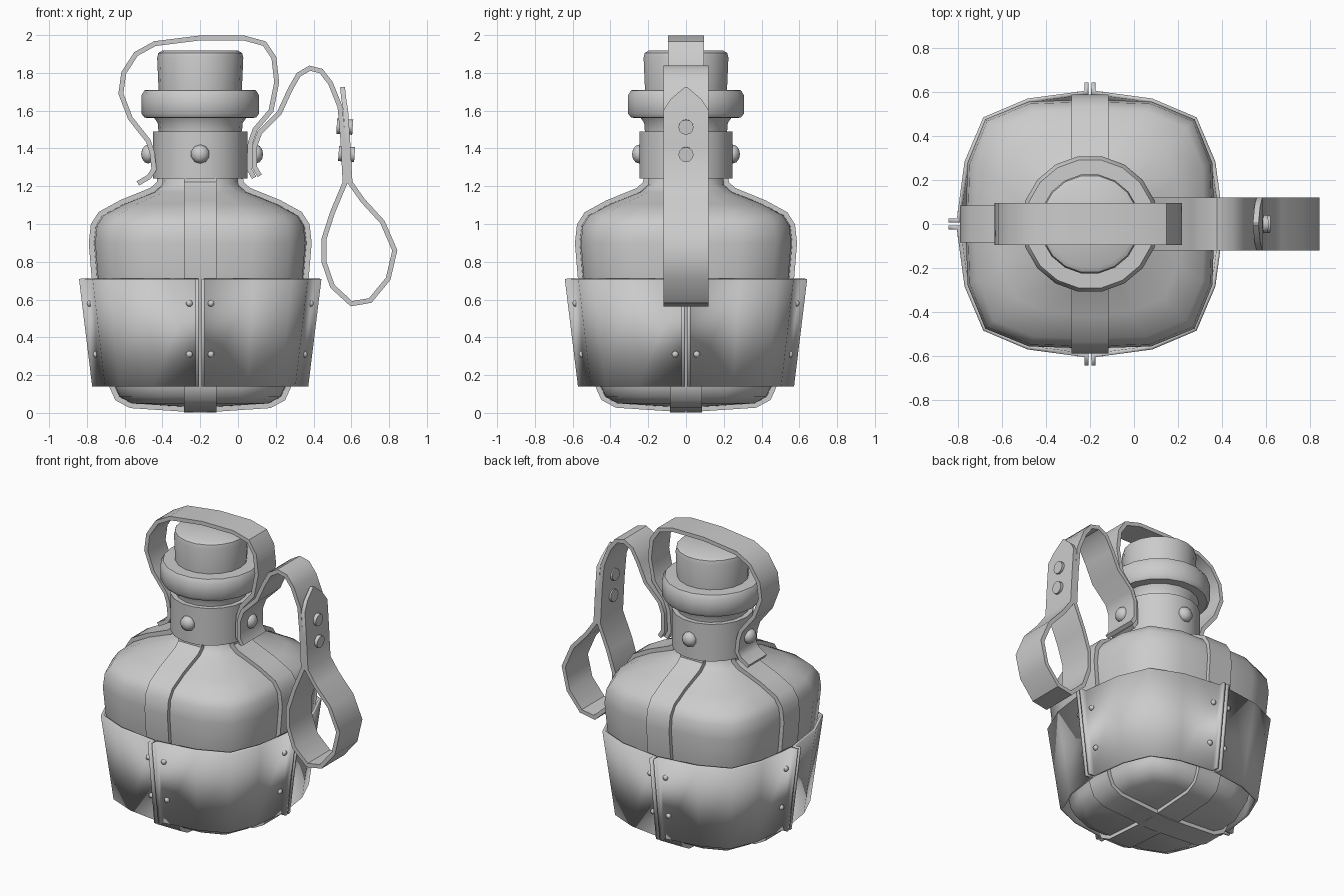
import bpy, bmesh, math
from mathutils import Vector, Matrix

if "Cube" in bpy.data.objects:
    bpy.data.objects.remove(bpy.data.objects["Cube"])

CX = -0.2  # bottle axis


def finish(name, bm, angle=40, loc=(0, 0, 0), rot=0):
    bmesh.ops.recalc_face_normals(bm, faces=bm.faces)
    me = bpy.data.meshes.new(name)
    bm.to_mesh(me)
    bm.free()
    ob = bpy.data.objects.new(name, me)
    bpy.context.collection.objects.link(ob)
    ob.location = loc
    ob.rotation_euler[2] = rot
    bpy.ops.object.select_all(action='DESELECT')
    ob.select_set(True)
    bpy.context.view_layer.objects.active = ob
    bpy.ops.object.shade_smooth_by_angle(angle=math.radians(angle))
    return ob


def loft(name, rings, angle=40):
    """Skin a stack of closed rings and cap both ends."""
    bm = bmesh.new()
    vs = [[bm.verts.new(p) for p in r] for r in rings]
    n = len(vs[0])
    for a, b in zip(vs, vs[1:]):
        for i in range(n):
            bm.faces.new((a[i], a[(i + 1) % n], b[(i + 1) % n], b[i]))
    bm.faces.new(vs[0][::-1])
    bm.faces.new(vs[-1])
    return finish(name, bm, angle, (CX, 0, 0))


def square_ring(h, z, sq, n=16):
    """Ring between a circle (sq=0) and a rounded square (sq=1)."""
    pts = []
    for i in range(n):
        a = math.tau * i / n
        c, s = math.cos(a), math.sin(a)
        k = [1.0, 1.10, 1.19, 1.10][i % 4]
        r = h * (1 + (k - 1) * sq)
        if i % 2:  # slide the side points toward the corners
            d = 0.07 * sq * (1 if i % 4 == 1 else -1)
            a2 = a + d
            c, s = math.cos(a2), math.sin(a2)
        pts.append((r * c, r * s, z))
    return pts


def lathe(name, prof, n=18):
    return loft(name, [[(r * math.cos(math.tau * i / n), r * math.sin(math.tau * i / n), z)
                        for i in range(n)] for r, z in prof])


def ribbon(name, path, width, lo, hi, loc=(0, 0, 0), rot=0):
    """Strap along an xz path; lo/hi are offsets along the path normal."""
    P = [Vector(p) for p in path]
    if not isinstance(width, list):
        width = [width] * len(P)
    bm = bmesh.new()
    rows = []
    for i, p in enumerate(P):
        d0 = (p - P[max(i - 1, 0)]).normalized() if i else (P[1] - p).normalized()
        d1 = (P[i + 1] - p).normalized() if i + 1 < len(P) else d0
        t = (d0 + d1).normalized()
        nrm = Vector((t.y, -t.x)) / max(t.dot(d0), 0.7)
        w = width[i] / 2
        a, b = p + nrm * lo, p + nrm * hi
        rows.append([bm.verts.new(v) for v in ((a.x, -w, a.y), (a.x, w, a.y),
                                               (b.x, w, b.y), (b.x, -w, b.y))])
    for a, b in zip(rows, rows[1:]):
        for i in range(4):
            j = (i + 1) % 4
            bm.faces.new((a[i], a[j], b[j], b[i]))
    bm.faces.new(rows[0])
    bm.faces.new(rows[-1])
    return finish(name, bm, 40, loc, rot)


def stud(name, pos, r, depth, direction):
    """Rounded rivet head pointing outward."""
    bm = bmesh.new()
    m = Matrix.Translation(pos) @ Vector(direction).to_track_quat('Z', 'Y').to_matrix().to_4x4()
    bmesh.ops.create_uvsphere(bm, u_segments=10, v_segments=6, radius=1,
                              matrix=m @ Matrix.Diagonal((r, r, depth, 1)))
    return finish(name, bm, 60)


# Flask body: rounded-square section turning round at the neck
body = [(.365, .05, 1), (.43, .085, 1), (.455, .14, 1), (.505, .42, 1), (.55, .72, 1),
        (.565, .9, 1), (.555, .99, 1), (.52, 1.045, 1), (.41, 1.105, .85),
        (.25, 1.17, .35), (.205, 1.21, 0), (.2, 1.27, 0)]
loft("flask_body", [square_ring(.02, .028, 1)] + [square_ring(*b) for b in body], 70)

# Two crossed straps wrapping the body from neck to neck
half = [(h, z) for h, z, _ in body]
wrap = [(-h, z) for h, z in reversed(half)] + [(0, .026)] + half
for k in range(2):
    ribbon("body_strap", wrap, .17, -.006, .025 - .002 * k, (CX, 0, 0), k * math.pi / 2)

# Neck, collar, lip and cork
lathe("neck", [(.21, 1.45), (.222, 1.5), (.225, 1.535), (.25, 1.57)])
lathe("collar", [(.2, 1.24), (.25, 1.24), (.25, 1.49), (.222, 1.49)])
lathe("lip", [(.24, 1.56), (.295, 1.563), (.312, 1.585), (.312, 1.68), (.295, 1.708), (.225, 1.71)])
lathe("cork", [(.22, 1.70), (.228, 1.88), (.222, 1.905), (.2, 1.918)])

# Holster: four corner panels with outward flanges meeting at the seams
for k in range(4):
    bm = bmesh.new()
    rows = []
    for s, z in ((.527, .14), (.597, .71)):
        q = [(s + .045, .015), (s, .015), (s * .94, s * .47), (s * .8, s * .8)]
        q += [(y, x) for x, y in reversed(q[:3])]
        rows.append([bm.verts.new((x, y, z)) for x, y in q])
    for i in range(6):
        bm.faces.new((rows[0][i], rows[0][i + 1], rows[1][i + 1], rows[1][i]))
    panel = finish("holster_panel", bm, 50, (CX, 0, 0), k * math.pi / 2)
    m = panel.modifiers.new("thickness", 'SOLIDIFY')
    m.thickness = .018
    m.offset = 0
    m.use_even_offset = True
    # Small rivets beside each seam
    R = Matrix.Rotation(k * math.pi / 2, 3, 'Z')
    for z in (.31, .58):
        for side in (-1, 1):
            p = R @ Vector((.527 + (z - .14) * .123 + .004, side * .057, z))
            stud("holster_rivet", p + Vector((CX, 0, 0)), .018, .016, R @ Vector((1, 0, 0)))

# Carry strap looping over the cork
ribbon("cork_loop_strap",
       [(-.53, 1.215), (-.47, 1.25), (-.445, 1.29), (-.455, 1.38), (-.475, 1.44), (-.57, 1.56),
        (-.62, 1.69), (-.605, 1.8), (-.54, 1.9), (-.44, 1.955), (-.2, 1.985), (.03, 1.985),
        (.14, 1.955), (.19, 1.88), (.205, 1.75), (.175, 1.6), (.09, 1.5), (.065, 1.43),
        (.06, 1.34), (.06, 1.29), (.085, 1.245)], .19, -.013, .013)

# Hanging strap with teardrop loop and pointed end
hang = [(.115, 1.255), (.088, 1.3), (.088, 1.41), (.115, 1.485), (.22, 1.59), (.275, 1.71),
        (.32, 1.79), (.38, 1.825), (.44, 1.81), (.49, 1.745), (.54, 1.62), (.555, 1.45),
        (.567, 1.22), (.5, 1.06), (.455, .92), (.455, .8), (.5, .67), (.6, .578), (.7, .595),
        (.795, .71), (.83, .86), (.765, 1.01), (.66, 1.125), (.593, 1.22), (.582, 1.42),
        (.57, 1.6), (.56, 1.66), (.553, 1.725)]
ribbon("hanging_strap", hang, [.24] * 26 + [.16, .01], -.013, .013)

# Flat rivets fastening the teardrop loop
for x, z in ((.565, 1.515), (.575, 1.37)):
    bm = bmesh.new()
    bmesh.ops.create_cone(bm, cap_ends=True, segments=12, radius1=.04, radius2=.04, depth=.085,
                          matrix=Matrix.Translation((x, 0, z)) @ Matrix.Rotation(math.radians(94), 4, 'Y'))
    finish("loop_rivet", bm)

# Domed collar studs; side ones sit on the straps
for x, y in ((0, -1), (0, 1), (-1, 0), (1, 0)):
    d = .248 if y else (.275 if x < 0 else .295)
    stud("collar_stud", Vector((CX + x * d, y * d, 1.37)), .05, .038, (x, y, 0))
